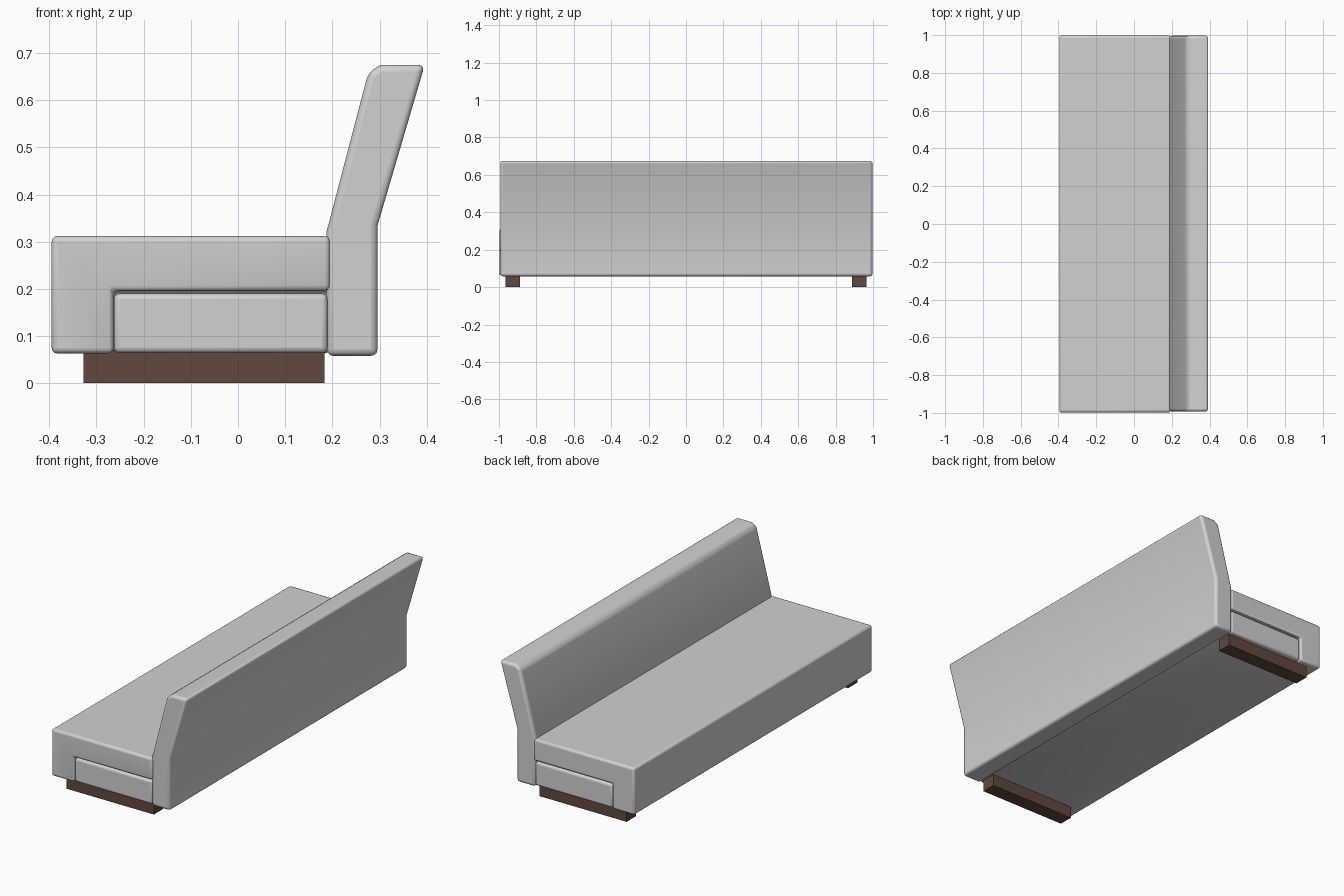
import bpy, bmesh

if "Cube" in bpy.data.objects:
    bpy.data.objects.remove(bpy.data.objects["Cube"])


def material(name, rgb):
    m = bpy.data.materials.new(name)
    m.diffuse_color = (*rgb, 1)
    m.use_nodes = True
    m.node_tree.nodes["Principled BSDF"].inputs["Base Color"].default_value = m.diffuse_color
    return m


FABRIC = material("light grey fabric", (0.64, 0.64, 0.64))
WOOD = material("dark brown wood", (0.115, 0.066, 0.045))


def prism(name, profile, y0, y1, mat):
    """Extrude an (x, z) profile along y."""
    bm = bmesh.new()
    face = bm.faces.new([bm.verts.new((x, y0, z)) for x, z in profile])
    out = bmesh.ops.extrude_face_region(bm, geom=[face])
    verts = [v for v in out["geom"] if isinstance(v, bmesh.types.BMVert)]
    bmesh.ops.translate(bm, vec=(0, y1 - y0, 0), verts=verts)
    bmesh.ops.recalc_face_normals(bm, faces=bm.faces)
    me = bpy.data.meshes.new(name)
    bm.to_mesh(me)
    bm.free()
    me.materials.append(mat)
    ob = bpy.data.objects.new(name, me)
    bpy.context.collection.objects.link(ob)
    return ob


def box(name, x0, x1, y0, y1, z0, z1, mat):
    return prism(name, [(x0, z0), (x1, z0), (x1, z1), (x0, z1)], y0, y1, mat)


def soften(ob, width, segments=3, angle=0.6):
    """Round the edges and shade smooth."""
    b = ob.modifiers.new("round edges", "BEVEL")
    b.width, b.segments = width, segments
    b.limit_method, b.angle_limit = "ANGLE", angle
    bpy.ops.object.select_all(action="DESELECT")
    bpy.context.view_layer.objects.active = ob
    ob.select_set(True)
    bpy.ops.object.shade_smooth_by_angle(angle=0.7)


# seat block, notched at both ends for the side panels
seat = box("seat", -0.395, 0.195, -0.998, 0.998, 0.063, 0.312, FABRIC)
for side in (-1, 1):
    y0, y1 = sorted((side * 0.93, side * 1.1))
    cutter = box("panel_notch_cutter", -0.264, 0.3, y0, y1, 0.0, 0.196, FABRIC)
    cutter.hide_render = True
    cutter.hide_set(True)
    cut = seat.modifiers.new("notch", "BOOLEAN")
    cut.operation, cut.object, cut.solver = "DIFFERENCE", cutter, "EXACT"
soften(seat, 0.012)

# end panels set into the notches, and sled feet
for side, label in ((-1, "front"), (1, "rear")):
    y0, y1 = sorted((side * 0.90, side * 0.993))
    panel = box(label + "_end_panel", -0.263, 0.19, y0, y1, 0.064, 0.19, FABRIC)
    soften(panel, 0.012)
    y0, y1 = sorted((side * 0.888, side * 0.966))
    box(label + "_foot", -0.328, 0.183, y0, y1, 0.0, 0.07, WOOD)

# backrest: upright lower part, leaning upper part
back = prism("backrest", [(0.188, 0.058), (0.296, 0.058), (0.296, 0.335),
                          (0.396, 0.675), (0.302, 0.675), (0.276, 0.658),
                          (0.188, 0.322)], -0.993, 0.997, FABRIC)
soften(back, 0.014)
